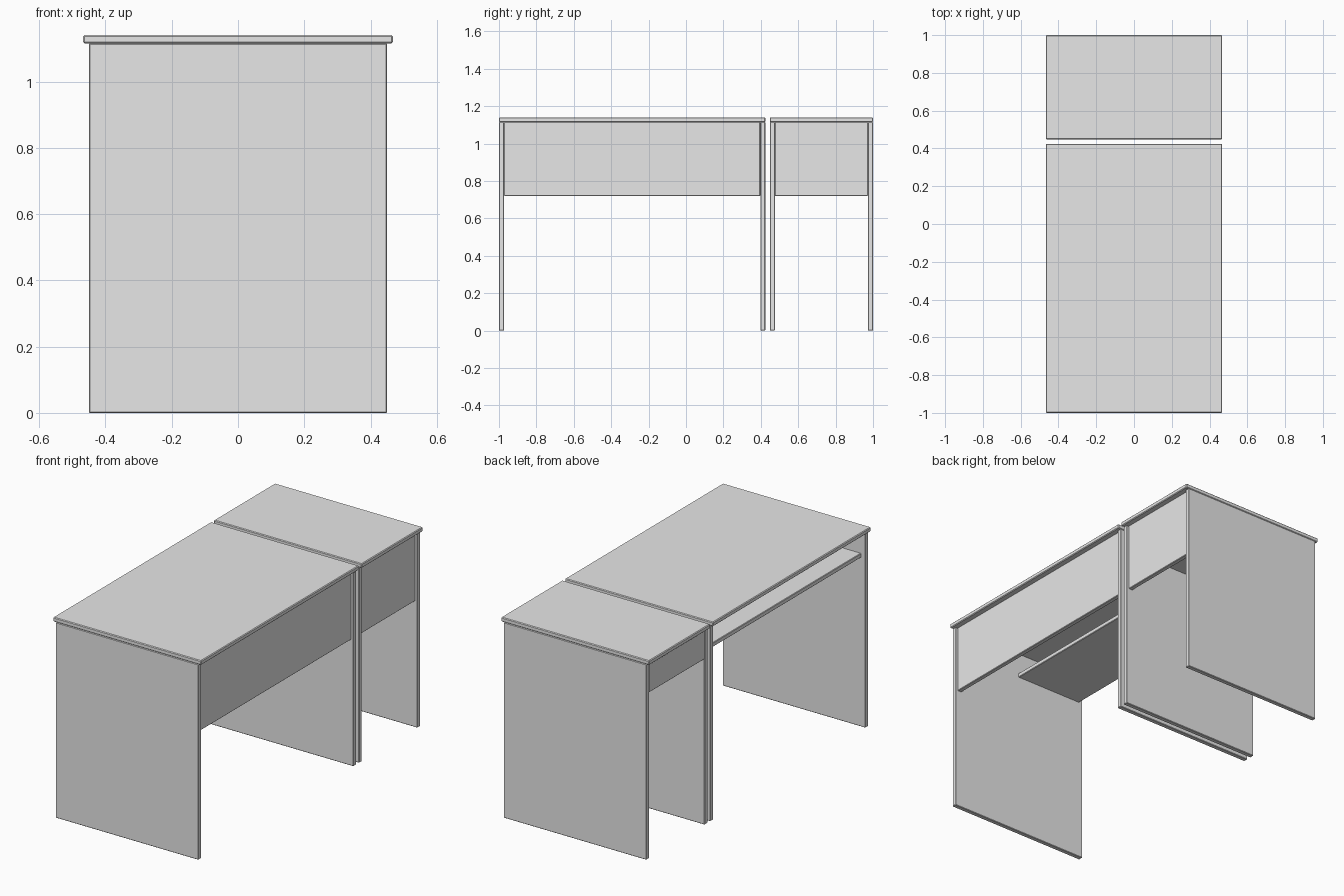
import bpy

cube = bpy.data.objects.get("Cube")
if cube:
    bpy.data.objects.remove(cube, do_unlink=True)

grey = bpy.data.materials.new("plain_grey")
grey.use_nodes = True
colour = (0.8, 0.8, 0.8, 1)
grey.diffuse_color = colour
grey.node_tree.nodes["Principled BSDF"].inputs["Base Color"].default_value = colour


def board(name, x, y, z, bevel=0.003):
    """Box spanning the given (low, high) ranges, with softened edges."""
    spans = (x, y, z)
    bpy.ops.mesh.primitive_cube_add(size=1, location=[(a + b) / 2 for a, b in spans])
    obj = bpy.context.object
    obj.name = name
    obj.scale = [b - a for a, b in spans]
    bpy.ops.object.transform_apply(location=False, rotation=False, scale=True)
    obj.data.materials.append(grey)
    mod = obj.modifiers.new("edge_softening", "BEVEL")
    mod.width = bevel
    mod.segments = 1
    return obj


TOP, UNDER = 1.14, 1.115
THICK = 0.027


def desk(name, front, back):
    """Table top, two end panels and a modesty panel; returns the inner span."""
    inner = (front + THICK, back - THICK)
    board(name + "_top", (-0.467, 0.467), (front, back), (UNDER, TOP), 0.004)
    board(name + "_front_leg", (-0.45, 0.45), (front, inner[0]), (0, UNDER))
    board(name + "_back_leg", (-0.45, 0.45), (inner[1], back), (0, UNDER))
    board(name + "_modesty_panel", (0.41, 0.437), inner, (0.72, UNDER))
    return inner


# Large desk with an open keyboard shelf
span = desk("large_desk", -1.0, 0.424)
board("keyboard_shelf", (-0.425, 0.005), span, (0.965, 0.99))

# Small desk with a drawer
span = desk("small_desk", 0.448, 1.0)
board("drawer_front", (-0.45, -0.423), span, (0.945, UNDER))
board("drawer_box", (-0.423, 0.38), span, (0.96, UNDER - 0.005))
